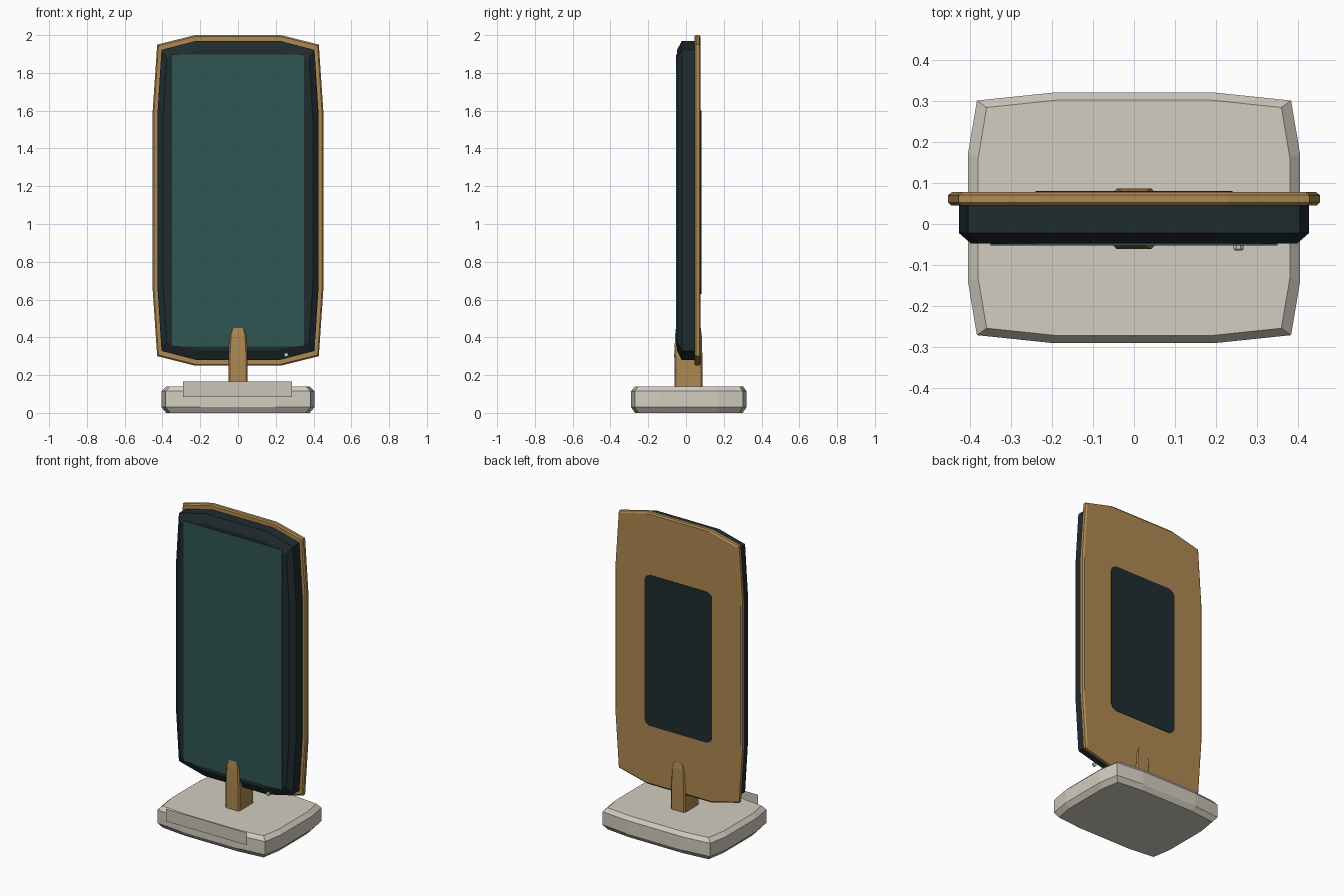
import bpy
import bmesh

if "Cube" in bpy.data.objects:
    bpy.data.objects.remove(bpy.data.objects["Cube"])


def material(name, rgb):
    m = bpy.data.materials.new(name)
    m.diffuse_color = (*rgb, 1.0)
    m.use_nodes = True
    m.node_tree.nodes["Principled BSDF"].inputs["Base Color"].default_value = m.diffuse_color
    return m


GOLD = material("tan gold", (0.43, 0.25, 0.085))
DARK = material("dark slate", (0.014, 0.025, 0.028))
TEAL = material("deep teal", (0.029, 0.092, 0.084))
CREAM = material("warm off white", (0.65, 0.61, 0.53))
TAG = material("pale grey", (0.58, 0.56, 0.47))


def finish(name, bm, mat):
    bmesh.ops.recalc_face_normals(bm, faces=bm.faces)
    me = bpy.data.meshes.new(name)
    bm.to_mesh(me)
    bm.free()
    me.materials.append(mat)
    ob = bpy.data.objects.new(name, me)
    bpy.context.collection.objects.link(ob)
    return ob


def mirrored(quarter):
    """Full outline from the points of its first quadrant."""
    half = quarter + [(-u, v) for u, v in reversed(quarter)]
    return half + [(-u, -v) for u, v in half]


def loft(name, quarter, layers, centre, upright, mat):
    """Stack copies of an outline; a layer is (depth, inset u, inset v)."""
    outline = mirrored(quarter)
    hu = max(p[0] for p in outline)
    hv = max(p[1] for p in outline)
    bm = bmesh.new()
    rings = []
    for d, iu, iv in layers:
        ring = []
        for u, v in outline:
            a = centre[0] + u * (hu - iu) / hu
            b = centre[1] + v * (hv - iv) / hv
            ring.append(bm.verts.new((a, d, b) if upright else (a, b, d)))
        rings.append(ring)
    n = len(outline)
    for lo, hi in zip(rings, rings[1:]):
        for i in range(n):
            j = (i + 1) % n
            bm.faces.new((lo[i], lo[j], hi[j], hi[i]))
    bm.faces.new(rings[0])
    bm.faces.new(rings[-1])
    return finish(name, bm, mat)


# base slab with bowed sides and chamfered rims
loft("base", [(0.405, 0.155), (0.383, 0.286), (0.20, 0.305)],
     [(0.0, 0.025, 0.02), (0.03, 0, 0), (0.115, 0, 0), (0.14, 0.025, 0.018)],
     (0, 0.015), False, CREAM)

# stem rising from the base through the panel
loft("stem", [(0.05, 0.066), (0.042, 0.074)],
     [(0.12, 0, 0), (0.30, 0, 0), (0.41, 0.006, 0.003), (0.45, 0.018, 0.008)],
     (0, 0.0125), False, GOLD)

# rear plate
loft("back_plate", [(0.453, 0.455), (0.428, 0.825), (0.228, 0.875)],
     [(0.045, 0.007, 0.007), (0.052, 0, 0), (0.071, 0, 0), (0.078, 0.01, 0.01)],
     (0, 1.125), True, GOLD)

# dark housing with a sloping front rim
loft("housing", [(0.427, 0.45), (0.405, 0.797), (0.22, 0.845)],
     [(-0.048, 0.03, 0.05), (-0.022, 0, 0), (0.046, 0, 0)],
     (0, 1.125), True, DARK)

# flat screen
loft("screen", [(0.35, 0.773)], [(-0.052, 0, 0), (-0.047, 0, 0)],
     (0, 1.125), True, TEAL)

# inlaid panel on the back
loft("back_panel", [(0.24, 0.445), (0.232, 0.468), (0.205, 0.485)],
     [(0.076, 0, 0), (0.081, 0, 0)], (0, 1.115), True, DARK)

# small button near the lower corner
loft("button", [(0.012, 0.005), (0.005, 0.012)],
     [(-0.064, 0.003, 0.003), (-0.061, 0, 0), (-0.052, 0, 0)],
     (0.255, 0.307), True, CREAM)

# thin name tag in front of the base
bm = bmesh.new()
bm.faces.new([bm.verts.new((x, -0.32, z)) for x, z in
              ((-0.29, 0.085), (0.287, 0.085), (0.287, 0.165), (-0.29, 0.165))])
finish("front_tag", bm, TAG)
